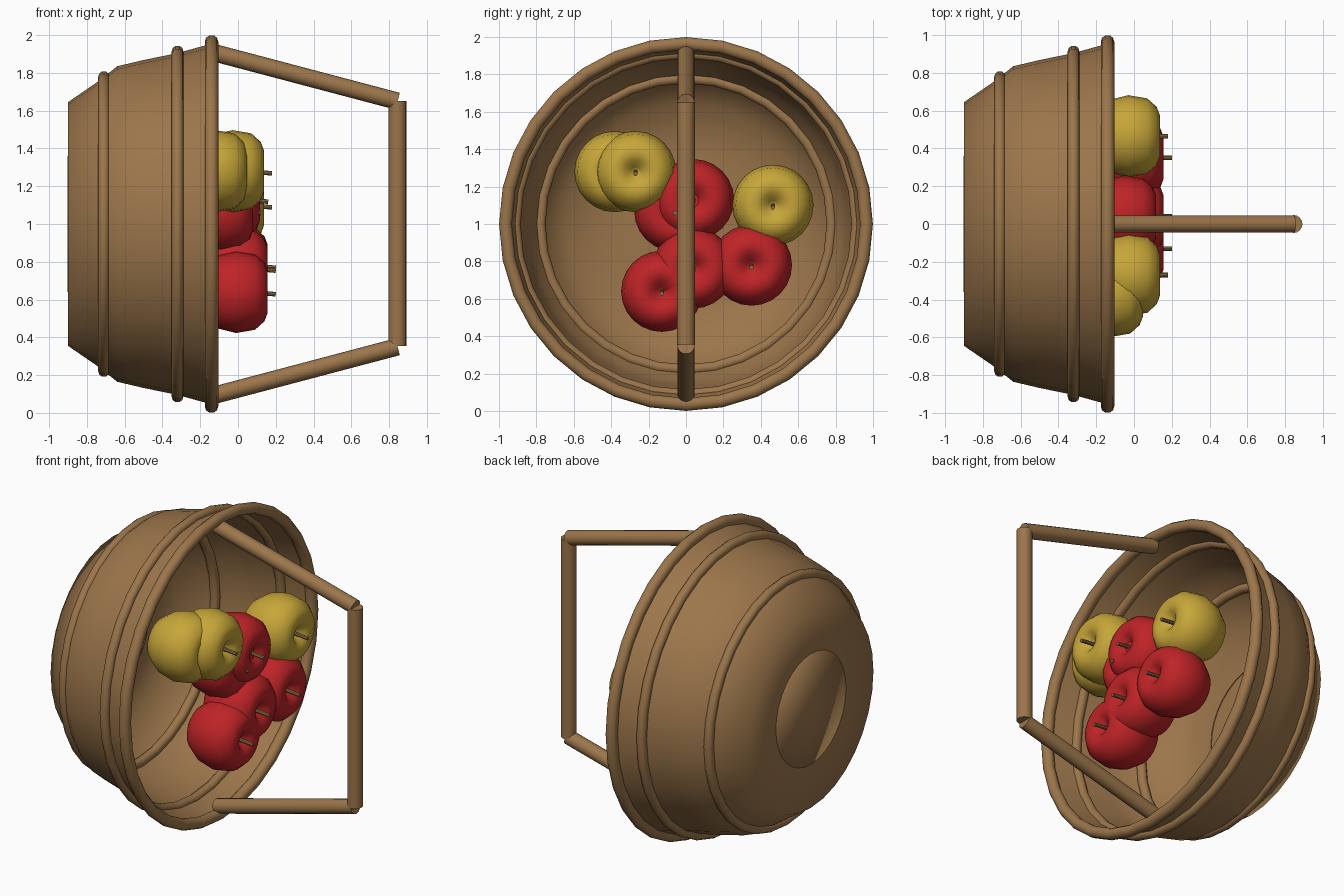
import bpy, math
from mathutils import Vector

cube = bpy.data.objects.get("Cube")
if cube:
    bpy.data.objects.remove(cube, do_unlink=True)


def material(name, rgb):
    m = bpy.data.materials.new(name)
    m.use_nodes = True
    m.diffuse_color = (*rgb, 1)
    m.node_tree.nodes["Principled BSDF"].inputs["Base Color"].default_value = (*rgb, 1)
    return m


WICKER = material("wicker brown", (0.33, 0.18, 0.07))
RED = material("apple red", (0.52, 0.017, 0.02))
YELLOW = material("apple yellow", (0.57, 0.38, 0.04))
STEM = material("stem brown", (0.27, 0.16, 0.06))


def lathe(name, profile, mat, sides, centre, closed=False):
    """Revolve (x, radius) points around the x axis; zero radius makes a pole."""
    verts, rings, faces = [], [], []
    for x, r in profile:
        n = sides if r > 0 else 1
        ring = []
        for k in range(n):
            a = 2 * math.pi * k / sides
            ring.append(len(verts))
            verts.append((x, r * math.sin(a), r * math.cos(a)))
        rings.append(ring)
    pairs = list(zip(rings, rings[1:]))
    if closed:
        pairs.append((rings[-1], rings[0]))
    for a, b in pairs:
        for k in range(sides):
            j = (k + 1) % sides
            quad = [a[k % len(a)], a[j % len(a)], b[j % len(b)], b[k % len(b)]]
            faces.append(list(dict.fromkeys(quad)))
    mesh = bpy.data.meshes.new(name)
    mesh.from_pydata(verts, [], faces)
    mesh.materials.append(mat)
    mesh.shade_smooth()
    obj = bpy.data.objects.new(name, mesh)
    obj.location = centre
    bpy.context.collection.objects.link(obj)
    return obj


def hoop(name, x, major, minor):
    steps = 10
    ring = [(x + minor * math.cos(2 * math.pi * i / steps),
             major - minor * math.sin(2 * math.pi * i / steps)) for i in range(steps)]
    return lathe(name, ring, WICKER, 32, (0, 0, 1), closed=True)


def rod(name, start, end, radius, mat, sides=16):
    start, end = Vector(start), Vector(end)
    bpy.ops.mesh.primitive_cylinder_add(vertices=sides, radius=radius,
                                        depth=(end - start).length,
                                        location=(start + end) / 2)
    obj = bpy.context.object
    obj.name = name
    obj.rotation_euler = (end - start).to_track_quat('Z', 'Y').to_euler()
    obj.data.materials.append(mat)
    bpy.ops.object.shade_smooth_by_angle(angle=math.radians(40))
    return obj


# Basket lying on its side, open towards +x
lathe("basket_bowl", [(-0.9, 0), (-0.9, 0.36), (-0.9, 0.645), (-0.74, 0.755),
                      (-0.64, 0.835), (-0.5, 0.868), (-0.32, 0.905), (-0.14, 0.955)],
      WICKER, 32, (0, 0, 1))
lathe("basket_base_disc", [(-0.902, 0), (-0.902, 0.36), (-0.895, 0.36)],
      WICKER, 32, (0, 0, 1))
hoop("lower_hoop", -0.71, 0.78, 0.03)
hoop("upper_hoop", -0.32, 0.914, 0.031)
hoop("rim_hoop", -0.14, 0.965, 0.036)

# Handle: two leaning arms and a grip
for side, label in ((1, "upper"), (-1, "lower")):
    rod(label + "_handle_arm", (-0.15, 0, 1 + side * 0.913),
        (0.845, 0, 1 + side * 0.65), 0.046, WICKER)
rod("handle_grip", (0.845, 0, 0.355), (0.845, 0, 1.65), 0.047, WICKER)

# Apples: depth offset along x, y, z, skin
APPLE = [(0.08, 0), (0.1, 0.025), (0.14, 0.06), (0.157, 0.11), (0.14, 0.155),
         (0.09, 0.2), (-0.01, 0.217), (-0.1, 0.195), (-0.18, 0.14),
         (-0.215, 0.085), (-0.205, 0.04), (-0.18, 0)]
apples = [(0, -0.13, 0.64, RED), (0, 0.04, 0.765, RED), (0, 0.35, 0.78, RED),
          (-0.04, 0.04, 1.13, RED), (-0.08, -0.06, 1.07, RED),
          (-0.02, -0.27, 1.28, YELLOW), (-0.11, -0.38, 1.28, YELLOW),
          (-0.02, 0.465, 1.1, YELLOW)]
for i, (x, y, z, skin) in enumerate(apples, 1):
    lathe(f"apple_{i}", APPLE, skin, 24, (x, y, z))
    rod(f"apple_stem_{i}", (x + 0.07, y, z), (x + 0.2, y, z - 0.012), 0.012, STEM, 8)
